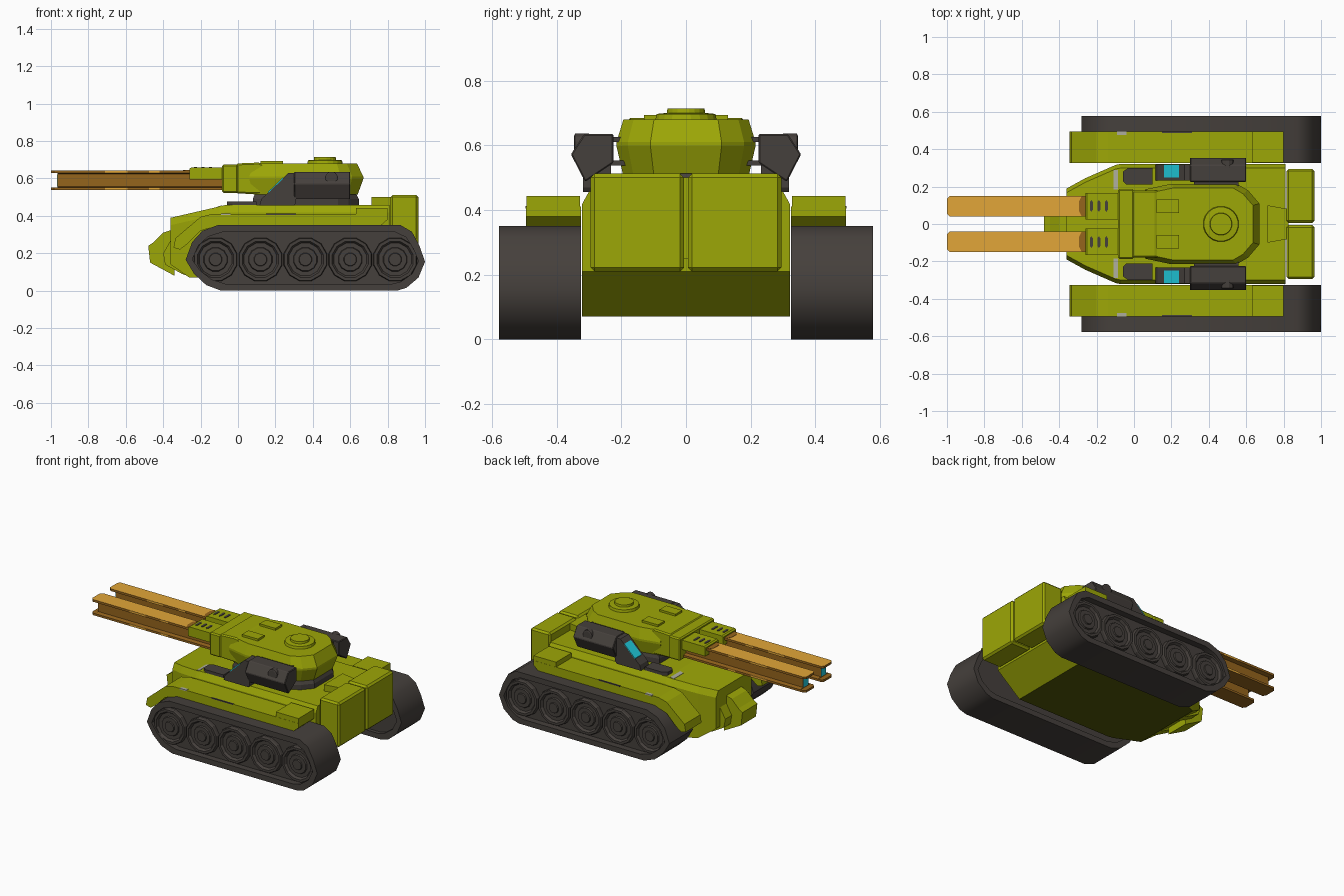
import bpy, bmesh, math
from mathutils import Vector

if "Cube" in bpy.data.objects:
    bpy.data.objects.remove(bpy.data.objects["Cube"])


def mat(name, r, g, b):
    m = bpy.data.materials.new(name)
    m.diffuse_color = (r, g, b, 1)
    m.use_nodes = True
    m.node_tree.nodes["Principled BSDF"].inputs["Base Color"].default_value = m.diffuse_color
    return m


GREEN = mat("olive_green", .335, .385, .002)
SHADE = mat("dark_olive_underside", .085, .098, .002)
DARK = mat("dark_gunmetal", .060, .051, .045)
ORANGE = mat("orange_rail_top", .76, .38, .04)
BROWN = mat("brown_rail_side", .30, .128, .012)
CYAN = mat("cyan_glow", .015, .62, .75)
GREY = mat("worn_grey", .42, .42, .34)


def loft(name, rings, m, side=1, closed=False, bevel=0):
    """Skin a list of equal-sized 3D rings; capped unless closed into a loop."""
    bm = bmesh.new()
    vs = [[bm.verts.new((p[0], p[1] * side, p[2])) for p in r] for r in rings]
    n = len(vs[0])
    pairs = list(zip(vs, vs[1:]))
    if closed:
        pairs.append((vs[-1], vs[0]))
    else:
        bm.faces.new(vs[0])
        bm.faces.new(vs[-1])
    for a, b in pairs:
        for i in range(n):
            j = (i + 1) % n
            bm.faces.new((a[i], a[j], b[j], b[i]))
    bmesh.ops.recalc_face_normals(bm, faces=bm.faces)
    me = bpy.data.meshes.new(name)
    bm.to_mesh(me)
    bm.free()
    me.materials.append(m)
    ob = bpy.data.objects.new(name, me)
    bpy.context.collection.objects.link(ob)
    if bevel:
        b = ob.modifiers.new("bevel", 'BEVEL')
        b.width, b.segments = bevel, 1
    return ob


def side_prism(name, pts, y0, y1, m, side=1, **k):
    return loft(name, [[(x, y, z) for x, z in pts] for y in (y0, y1)], m, side, **k)


def plan_prism(name, pts, z0, z1, m, side=1, **k):
    return loft(name, [[(x, y, z) for x, y in pts] for z in (z0, z1)], m, side, **k)


def box(name, x, y, z, m, side=1, **k):
    return plan_prism(name, [(x[0], y[0]), (x[1], y[0]), (x[1], y[1]), (x[0], y[1])],
                      z[0], z[1], m, side, **k)


def lathe(name, cx, cb, cz, prof, m, axis='Y', side=1, n=12):
    """Stack of (radius, offset) circles along an axis."""
    rings = []
    for r, h in prof:
        ring = []
        for i in range(n):
            a = 2 * math.pi * (i + .5) / n
            u, v = r * math.cos(a), r * math.sin(a)
            ring.append((cx + u, h, cz + v) if axis == 'Y' else (cx + u, cb + v, h))
        rings.append(ring)
    return loft(name, rings, m, side)


def recolour(ob, m, rule):
    """Give a second material to the faces that satisfy the rule."""
    ob.data.materials.append(m)
    for p in ob.data.polygons:
        if rule(p):
            p.material_index = 1


# hull: stations along x (x, bottom z, top z, half width), dark underside
stations = [(-.36, .14, .39, .19), (-.26, .07, .413, .245), (-.10, .07, .45, .315),
            (-.07, .07, .457, .322), (.64, .07, .457, .322), (.81, .21, .457, .322)]
hull = loft("hull", [[(x, -w, b), (x, w, b), (x, w, t - .04), (x, w - .022, t),
                      (x, -w + .022, t), (x, -w, t - .04)] for x, b, t, w in stations], GREEN)
recolour(hull, SHADE, lambda p: p.normal.z < -.95)

# nose block with side lugs
side_prism("nose", [(-.34, .08), (-.47, .15), (-.48, .24), (-.45, .26), (-.40, .31), (-.34, .33)],
           -.08, .08, GREEN)
for s in (1, -1):
    side_prism("nose_lug", [(-.24, .07), (-.30, .09), (-.39, .14), (-.40, .20), (-.36, .27), (-.30, .27)],
               .08, .15, GREEN, s)

# track outline, and the same outline drawn inward
outer = [(-.28, .165), (-.245, .26), (-.19, .32), (-.11, .35), (.87, .35), (.93, .315),
         (.97, .24), (1.0, .155), (.965, .07), (.90, .015), (.85, 0), (-.09, 0),
         (-.17, .03), (-.235, .09)]
c = Vector((.36, .172))
inner = [(c.x + (x - c.x) * .945, c.y + (z - c.y) * .79) for x, z in outer]
wheel = [(.112, .36), (.12, .37), (.12, .555), (.116, .566), (.10, .566), (.09, .55),
         (.066, .55), (.062, .56), (.036, .56), (.033, .568)]

for s in (1, -1):
    # track belt (smooth round the bends) and recessed inner panel
    belt = loft("track_belt", [[(x, y, z) for x, z in o] for o, y in
                               ((outer, .325), (outer, .578), (inner, .578), (inner, .325))],
                DARK, s, closed=True)
    bpy.ops.object.select_all(action='DESELECT')
    belt.select_set(True)
    bpy.context.view_layer.objects.active = belt
    bpy.ops.object.shade_smooth_by_angle(angle=math.radians(50))
    side_prism("track_panel", inner, .35, .535, DARK, s)
    # road wheels
    for i in range(5):
        lathe("road_wheel", -.12 + .24 * i, 0, .167, wheel, DARK, side=s)

    # fender: sloped front, flat run, raised box at the rear
    side_prism("fender", [(-.345, .23), (-.335, .28), (-.20, .395), (-.14, .41), (.80, .41),
                          (.80, .38), (.76, .345), (-.12, .345), (-.20, .32), (-.27, .25), (-.31, .22)],
               .325, .495, GREEN, s)
    box("fender_rear_box", (.63, .80), (.328, .494), (.38, .443), GREEN, s)
    box("fender_scuff", (.15, .31), (.487, .497), (.405, .412), DARK, s)
    box("fender_worn_spot", (-.09, -.04), (.475, .497), (.404, .412), GREY, s)

    # rear stowage bins
    box("rear_bin", (.815, .965), (.006, .295), (.21, .512), GREEN, s, bevel=.012)
    plan_prism("rear_bin_neck", [(.715, .10), (.825, .08), (.825, 0), (.715, 0)],
               .25, .50, GREEN, s)

    # hull vents beside the turret
    plan_prism("hull_vent", [(-.06, .23), (-.04, .21), (.10, .21), (.10, .30), (-.03, .30), (-.06, .28)],
               .44, .478, DARK, s)
    side_prism("worn_edge", [(-.11, .44), (-.11, .450), (-.10, .4525), (-.086, .456), (-.086, .44)],
               .185, .29, GREY, s)

    # side pod, hexagonal section
    sec = [(.225, .635), (.315, .635), (.356, .572), (.312, .487), (.225, .545)]
    loft("side_pod", [[(x, y, z) for y, z in sec] for x in (.30, .60)], DARK, s, bevel=.004)
    lathe("pod_cap", .50, 0, .603, [(.034, .30), (.034, .343), (.028, .346)], DARK, side=s)
    side_prism("pod_ramp", [(.115, .455), (.125, .49), (.27, .63), (.31, .63), (.31, .47), (.30, .455)],
               .232, .318, DARK, s)
    k = .14 / .145  # slope of the ramp
    side_prism("pod_window", [(x, .49 + (x - .125) * k + d) for x, d in
                              ((.16, -.003), (.24, -.003), (.24, .004), (.16, .004))],
               .248, .319, CYAN, s)
    for z in (.545, .618):
        box("pod_bracket", (.32, .56), (.15, .24), (z - .008, z + .008), DARK, s)

    # gun rail: I-beam with orange top faces and a glowing muzzle
    sec = [(.04, .537), (.15, .537), (.15, .551), (.122, .556), (.122, .623), (.15, .628),
           (.15, .643), (.04, .643), (.04, .628), (.068, .623), (.068, .556), (.04, .551)]
    tips = [loft("gun_rail", [[(x, y, z) for y, z in sec] for x in (-.965, -.05)], BROWN, s)]
    for z in ((.537, .551), (.628, .643)):
        tips.append(plan_prism("rail_tip", [(-.96, .04), (-.985, .04), (-1, .055), (-1, .135),
                                            (-.985, .15), (-.96, .15)], z[0], z[1], BROWN, s))
    for ob in tips:
        recolour(ob, ORANGE, lambda p: p.normal.z > .9 and p.center.z > .6)
    box("muzzle_glow", (-.968, -.964), (.070, .120), (.557, .622), CYAN, s)
    # bright patches on the flange edges, dark band before the sleeve
    for x in ((-.71, -.59), (-.475, -.42)):
        for z in (.538, .629):
            box("rail_patch", x, (.039, .151), (z, z + .0135), ORANGE, s)
    plan_prism("rail_soot", [(-.28, .042), (-.295, .07), (-.295, .12), (-.28, .148), (-.25, .148), (-.25, .042)],
               .64, .645, BROWN, s)

    # gun sleeve with three slots
    side_prism("gun_sleeve", [(-.26, .595), (-.26, .652), (-.25, .659), (-.07, .659), (-.07, .595)],
               .025, .165, GREEN, s)
    for i in range(3):
        x = -.228 + .04 * i
        plan_prism("sleeve_slot", [(x - .008, .075), (x, .065), (x + .008, .075),
                                   (x + .008, .118), (x, .128), (x - .008, .118)], .655, .662, DARK, s)
    box("turret_roof_plate", (.12, .24), (.06, .13), (.67, .694), GREEN, s)

# turret body: one plan outline scaled at three heights
half = [(.06, .185), (.20, .215), (.55, .215), (.61, .18), (.67, .11)]
plan = half + [(x, -y) for x, y in reversed(half)]


def turret_ring(k, z):
    return [(.33 + (x - .33) * k, y * k, z) for x, y in plan]


loft("turret", [turret_ring(.91, .513), turret_ring(1, .597), turret_ring(1, .61),
                turret_ring(.90, .68)], GREEN)
loft("turret_base", [turret_ring(.93, .45), turret_ring(.93, .49), turret_ring(.89, .515)], DARK)

# turret front blocks
side_prism("turret_front", [(-.01, .52), (-.01, .68), (.11, .685), (.135, .675), (.135, .515)],
           -.18, .18, GREEN, bevel=.008)
box("mantlet", (-.085, .0), (-.187, .187), (.522, .675), GREEN, bevel=.008)

# roof hatch
lathe("hatch", .465, 0, 0, [(.098, .67), (.092, .697), (.06, .70), (.058, .714)], GREEN, axis='Z', n=20)
